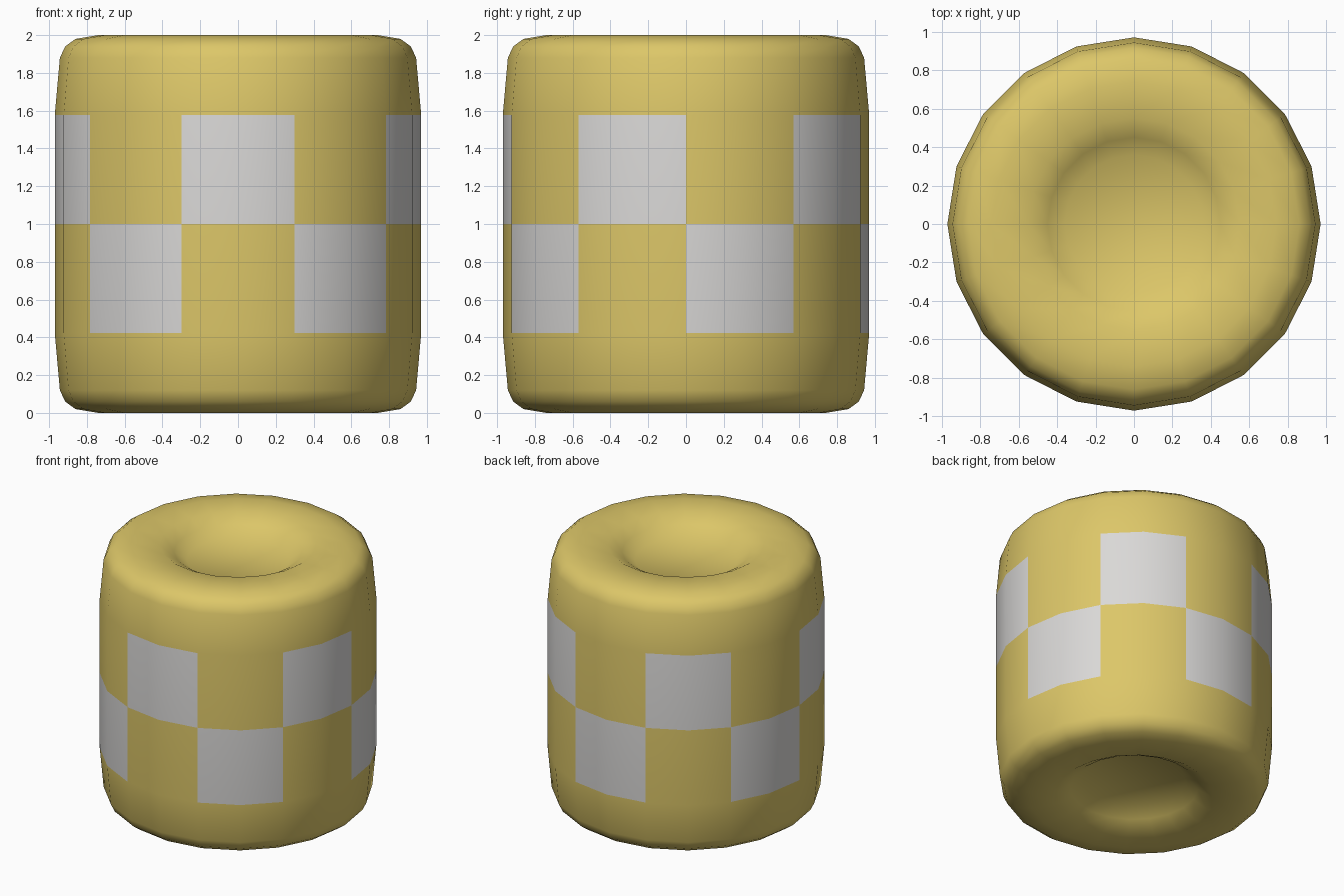
import bpy, bmesh, math

if "Cube" in bpy.data.objects:
    bpy.data.objects.remove(bpy.data.objects["Cube"])

SIDES = 20

def material(name, rgb):
    m = bpy.data.materials.new(name)
    m.diffuse_color = (*rgb, 1)
    m.use_nodes = True
    m.node_tree.nodes["Principled BSDF"].inputs["Base Color"].default_value = m.diffuse_color
    return m

yellow = material("mustard yellow", (0.72, 0.57, 0.14))
white = material("pale grey", (0.70, 0.69, 0.68))

# Upper half profile (radius, height), from the waist to the dished top
upper = [(0.97, 1.0), (0.97, 1.578), (0.943, 1.88), (0.915, 1.94), (0.86, 1.98),
         (0.74, 2.0), (0.55, 1.99), (0.45, 1.935), (0.36, 1.87)]
# Lower half mirrors the upper half
profile = [(r, 2 - z) for r, z in reversed(upper[1:])] + upper

bm = bmesh.new()
rings = []
for r, z in profile:
    rings.append([bm.verts.new((r * math.cos(math.tau * i / SIDES),
                                r * math.sin(math.tau * i / SIDES), z))
                  for i in range(SIDES)])
for a, b in zip(rings, rings[1:]):
    for i in range(SIDES):
        j = (i + 1) % SIDES
        bm.faces.new((a[i], a[j], b[j], b[i]))
# Dish floors
bm.faces.new(list(reversed(rings[0])))
bm.faces.new(rings[-1])

# Checker band: ten columns two facets wide, two rows
for f in bm.faces:
    f.smooth = True
    c = f.calc_center_median()
    if 0.43 < c.z < 1.57 and math.hypot(c.x, c.y) > 0.9:
        column = int((math.atan2(c.y, c.x) % math.tau) / (math.tau / 10))
        row = int(c.z > 1)
        # column 7 faces the front and is pale in the upper row
        f.material_index = (column + row) % 2 == 0

mesh = bpy.data.meshes.new("checkered_drum")
bm.to_mesh(mesh)
bm.free()
mesh.materials.append(yellow)
mesh.materials.append(white)
drum = bpy.data.objects.new("checkered_drum", mesh)
bpy.context.collection.objects.link(drum)
